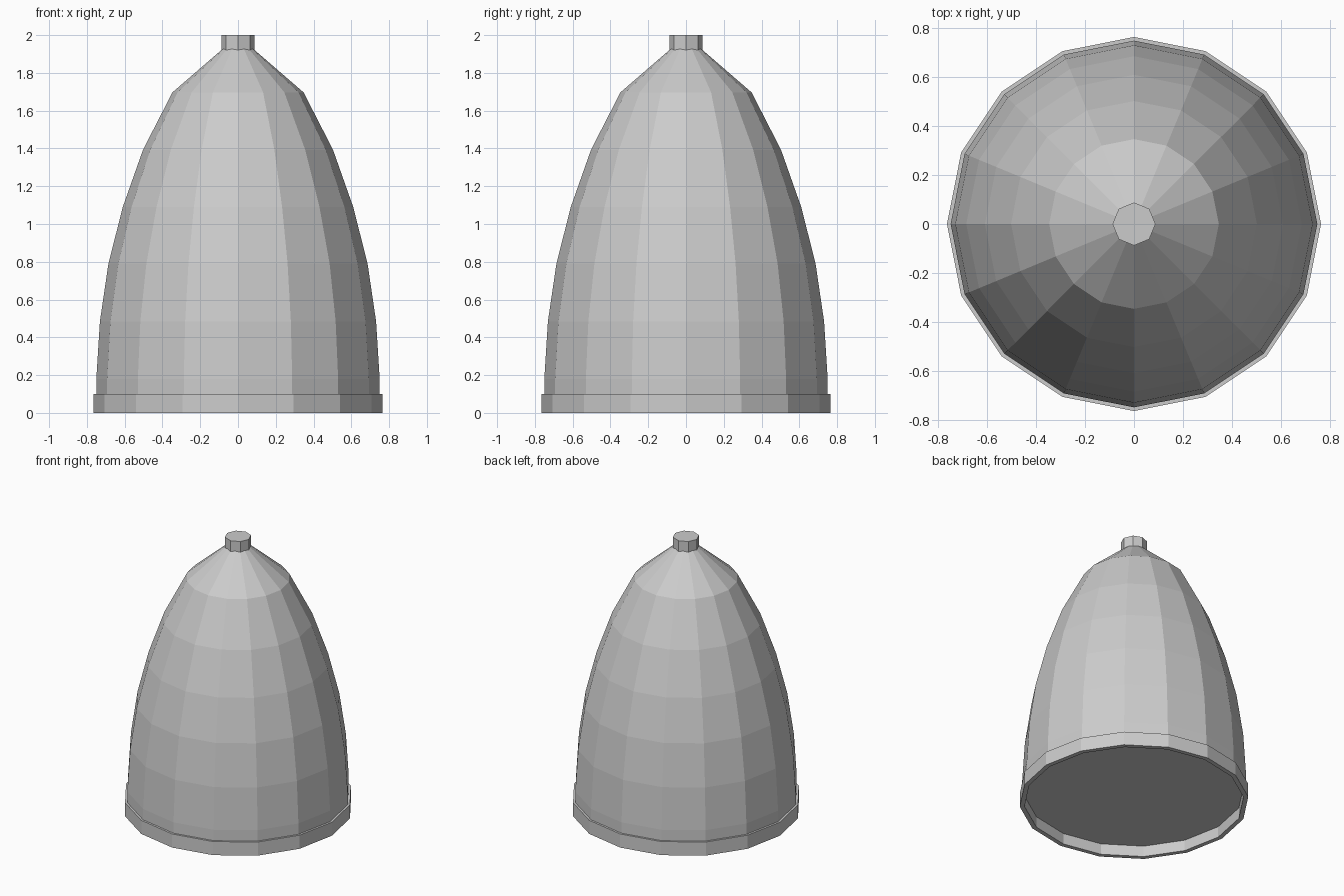
import bpy, bmesh, math

if "Cube" in bpy.data.objects:
    bpy.data.objects.remove(bpy.data.objects["Cube"])

grey = bpy.data.materials.new("light grey")
grey.diffuse_color = (0.6, 0.6, 0.6, 1)
grey.use_nodes = True
grey.node_tree.nodes["Principled BSDF"].inputs["Base Color"].default_value = grey.diffuse_color


def lathe(name, profile, sides, closed=False):
    """Spin a (radius, z) profile; zero radius makes a pole."""
    bm = bmesh.new()
    rings = []
    for r, z in profile:
        if r == 0:
            rings.append([bm.verts.new((0, 0, z))] * sides)
        else:
            angles = [2 * math.pi * i / sides for i in range(sides)]
            rings.append([bm.verts.new((r * math.cos(a), r * math.sin(a), z)) for a in angles])
    pairs = list(zip(rings, rings[1:]))
    if closed:
        pairs.append((rings[-1], rings[0]))
    for lo, hi in pairs:
        for i in range(sides):
            j = (i + 1) % sides
            corners = list(dict.fromkeys([lo[i], lo[j], hi[j], hi[i]]))
            bm.faces.new(corners)
    bmesh.ops.recalc_face_normals(bm, faces=bm.faces)
    mesh = bpy.data.meshes.new(name)
    bm.to_mesh(mesh)
    bm.free()
    mesh.materials.append(grey)
    obj = bpy.data.objects.new(name, mesh)
    bpy.context.collection.objects.link(obj)
    return obj


# Faceted dome with a flat floor recessed inside the rim
lathe("dome", [(0, 0.08), (0.75, 0.08), (0.75, 0.18), (0.731, 0.485), (0.686, 0.79),
               (0.61, 1.09), (0.503, 1.393), (0.347, 1.697), (0, 1.997)], 16)

# Open band around the foot
lathe("base_rim", [(0.733, 0), (0.765, 0), (0.765, 0.1), (0.733, 0.1)], 16, closed=True)

# Small eight-sided knob on the tip
lathe("top_knob", [(0, 1.91), (0.088, 1.91), (0.088, 2.0), (0, 2.0)], 8)
